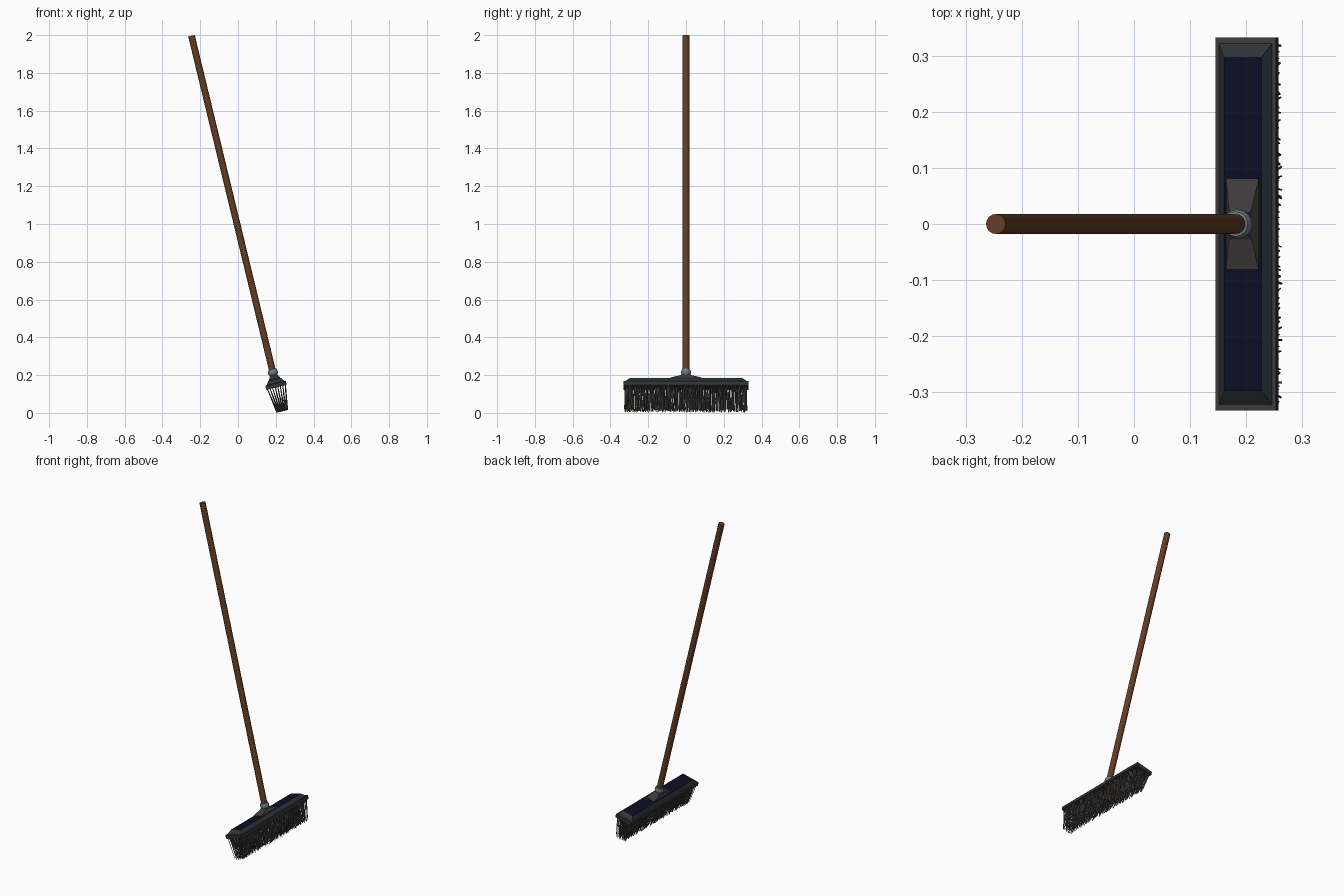
import bpy, bmesh, math, random
from mathutils import Matrix, Vector

if "Cube" in bpy.data.objects:
    bpy.data.objects.remove(bpy.data.objects["Cube"])

random.seed(4)
# whole broom leans back around y; local origin is the underside of the head
TILT = Matrix.Translation((0.204, 0, 0.135)) @ Matrix.Rotation(math.radians(-13.6), 4, 'Y')


def mat(name, rgb):
    m = bpy.data.materials.new(name)
    m.diffuse_color = (*rgb, 1)
    m.use_nodes = True
    m.node_tree.nodes["Principled BSDF"].inputs["Base Color"].default_value = m.diffuse_color
    return m


WOOD = mat("brown wood", (0.125, 0.046, 0.016))
SLATE = mat("dark slate", (0.026, 0.034, 0.039))
NAVY = mat("dark navy", (0.004, 0.004, 0.020))
GREY = mat("warm dark grey", (0.050, 0.043, 0.041))
STEEL = mat("steel blue grey", (0.16, 0.21, 0.25))
HAIR = mat("bristle grey", (0.095, 0.087, 0.080))


def finish(name, bm, mats, smooth=False):
    bmesh.ops.recalc_face_normals(bm, faces=bm.faces)
    me = bpy.data.meshes.new(name)
    bm.to_mesh(me)
    bm.free()
    for m in mats:
        me.materials.append(m)
    me.transform(TILT)
    ob = bpy.data.objects.new(name, me)
    bpy.context.collection.objects.link(ob)
    if smooth:
        bpy.context.view_layer.objects.active = ob
        ob.select_set(True)
        bpy.ops.object.shade_smooth_by_angle(angle=math.radians(40))
        ob.select_set(False)
    return ob


def loft(bm, rings, mids=None):
    """Join rings of points with quads and cap both ends; mids = material per band."""
    vs = [[bm.verts.new(p) for p in r] for r in rings]
    n = len(vs[0])
    for k, (a, b) in enumerate(zip(vs, vs[1:])):
        for i in range(n):
            j = (i + 1) % n
            f = bm.faces.new((a[i], a[j], b[j], b[i]))
            f.material_index = mids[k + 1] if mids else 0
    bottom, top = bm.faces.new(vs[0][::-1]), bm.faces.new(vs[-1])
    if mids:
        bottom.material_index, top.material_index = mids[0], mids[-1]


def rect(hx, hy, z):
    return [(-hx, -hy, z), (hx, -hy, z), (hx, hy, z), (-hx, hy, z)]


def circle(r, z, n=16):
    return [(r * math.cos(2 * math.pi * i / n), r * math.sin(2 * math.pi * i / n), z) for i in range(n)]


# broom head: lip, flat rim, sloping shoulders, navy top panel
bm = bmesh.new()
loft(bm, [rect(.0555, .332, 0), rect(.0555, .332, .022), rect(.049, .322, .0225),
          rect(.0345, .297, .043)], [1, 0, 1, 0, 2])
finish("broom_head", bm, [SLATE, GREY, NAVY])

# mounting plate: shallow pyramid on top of the head
bm = bmesh.new()
loft(bm, [rect(.030, .081, .042), rect(.030, .081, .047), rect(.021, .028, .062), rect(.018, .020, .068)])
finish("mounting_plate", bm, [GREY])

# socket collar
bm = bmesh.new()
loft(bm, [circle(r, z) for r, z in ((.020, .060), (.022, .070), (.026, .076), (.026, .088),
                                    (.022, .097), (.017, .098))])
finish("socket_collar", bm, [STEEL], True)

# handle
bm = bmesh.new()
loft(bm, [circle(.0178, .07), circle(.0178, 1.915)])
finish("handle", bm, [WOOD], True)

# bristles: rows of thin square strands, converging towards the floor
bm = bmesh.new()
ROWS, COLS = 8, 78
for i in range(ROWS):
    for j in range(COLS):
        u = 2 * i / (ROWS - 1) - 1
        v = 2 * j / (COLS - 1) - 1
        top = Vector((.049 * u, .322 * v + random.uniform(-.003, .003), .002))
        end = Vector((.027 * u + random.uniform(-.004, .003),
                      max(-.326, min(.326, .320 * v + random.uniform(-.008, .008))),
                      -random.uniform(.120, .131)))
        w = random.uniform(.0016, .0026)
        turn = random.uniform(0, math.pi / 2)

        def square(c, s):
            return [c + Vector((s * math.cos(turn + k * math.pi / 2),
                                s * math.sin(turn + k * math.pi / 2), 0)) for k in range(4)]
        loft(bm, [square(end, w * .8), square(top, w)])
finish("bristles", bm, [HAIR])
